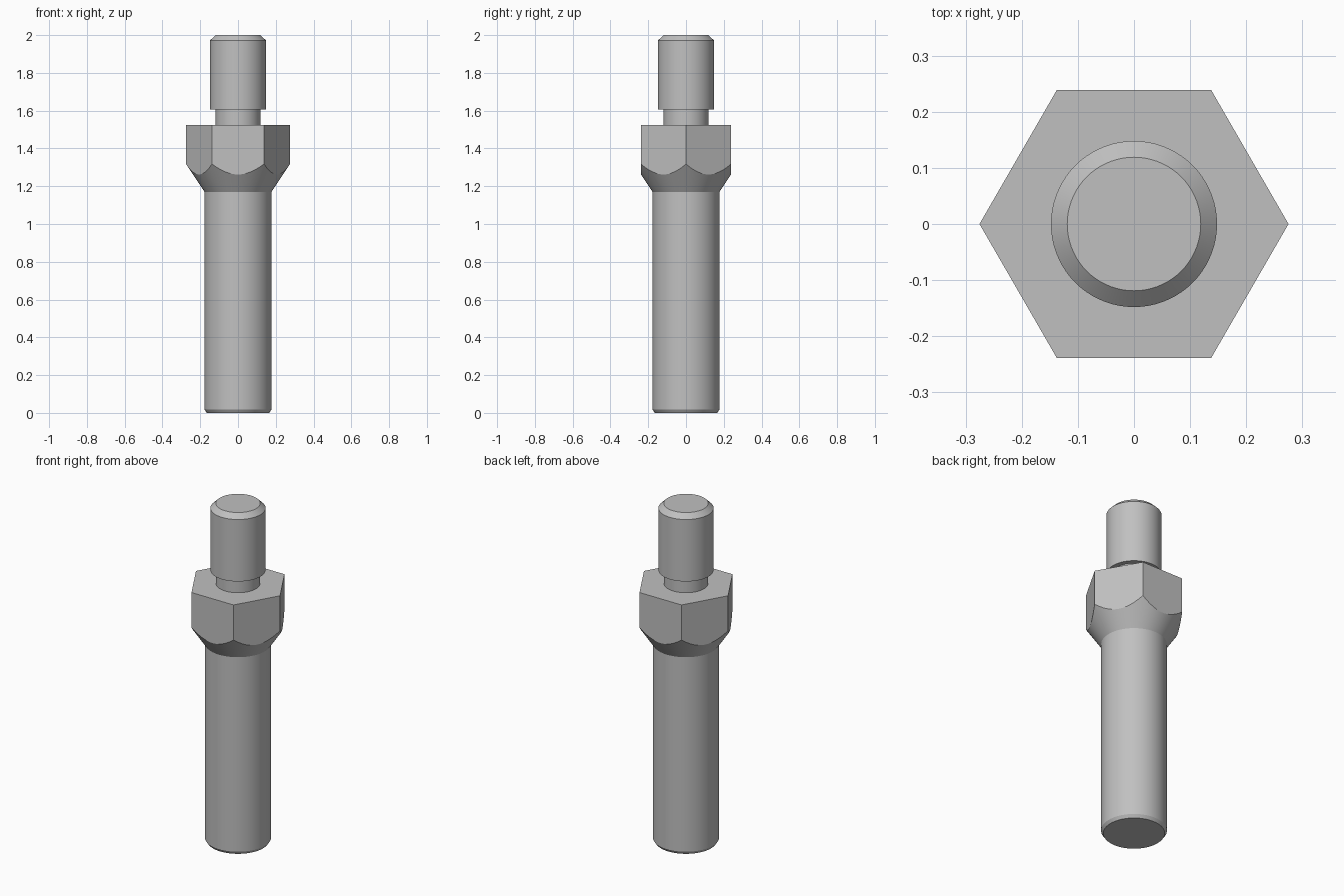
import bpy
import bmesh
import math

cube = bpy.data.objects.get("Cube")
if cube:
    bpy.data.objects.remove(cube, do_unlink=True)

SEGMENTS = 72
SHANK_R, STUD_R, NECK_R = 0.177, 0.148, 0.119
HEX_APOTHEM = 0.2385
CONE_START, CONE_SLOPE, HEX_TOP = 1.17, 1.5, 1.525

steel = bpy.data.materials.new("steel grey")
steel.use_nodes = True
colour = (0.53, 0.53, 0.53, 1)
steel.diffuse_color = colour
steel.node_tree.nodes["Principled BSDF"].inputs["Base Color"].default_value = colour


def circle(radius, z):
    return lambda angle: (radius, z)


def hex_radius(angle):
    # corners on the x axis, flats facing front and back
    return HEX_APOTHEM / math.cos(angle % (math.pi / 3) - math.pi / 6)


def loft(name, rings, cap_bottom=False, cap_top=False):
    """Skin a stack of rings, each giving (radius, z) for an angle."""
    bm = bmesh.new()
    loops = []
    for ring in rings:
        loop = []
        for i in range(SEGMENTS):
            angle = math.tau * i / SEGMENTS
            r, z = ring(angle)
            loop.append(bm.verts.new((r * math.cos(angle), r * math.sin(angle), z)))
        loops.append(loop)
    for low, high in zip(loops, loops[1:]):
        for i in range(SEGMENTS):
            j = (i + 1) % SEGMENTS
            bm.faces.new((low[i], low[j], high[j], high[i]))
    if cap_bottom:
        bm.faces.new(loops[0][::-1])
    if cap_top:
        bm.faces.new(loops[-1])
    mesh = bpy.data.meshes.new(name)
    bm.to_mesh(mesh)
    bm.free()
    mesh.materials.append(steel)
    obj = bpy.data.objects.new(name, mesh)
    bpy.context.collection.objects.link(obj)
    bpy.ops.object.select_all(action='DESELECT')
    obj.select_set(True)
    bpy.context.view_layer.objects.active = obj
    bpy.ops.object.shade_smooth_by_angle(angle=math.radians(20))
    return obj


# Long shank with a small chamfer at its foot
loft("shank", [circle(0.165, 0), circle(SHANK_R, 0.018),
               circle(SHANK_R, CONE_START)], cap_bottom=True)


# Hexagonal collar: the cone meets each flat in a curved edge
def cone_edge(angle):
    r = hex_radius(angle)
    return r, CONE_START + CONE_SLOPE * (r - SHANK_R)


loft("hex_collar", [circle(SHANK_R, CONE_START), cone_edge,
                    lambda a: (hex_radius(a), HEX_TOP),
                    circle(NECK_R, HEX_TOP)])

# Undercut neck and chamfered stud
loft("neck", [circle(NECK_R, HEX_TOP), circle(NECK_R, 1.605)])
loft("stud", [circle(NECK_R, 1.605), circle(STUD_R, 1.605),
              circle(STUD_R, 1.972), circle(NECK_R, 2)], cap_top=True)
